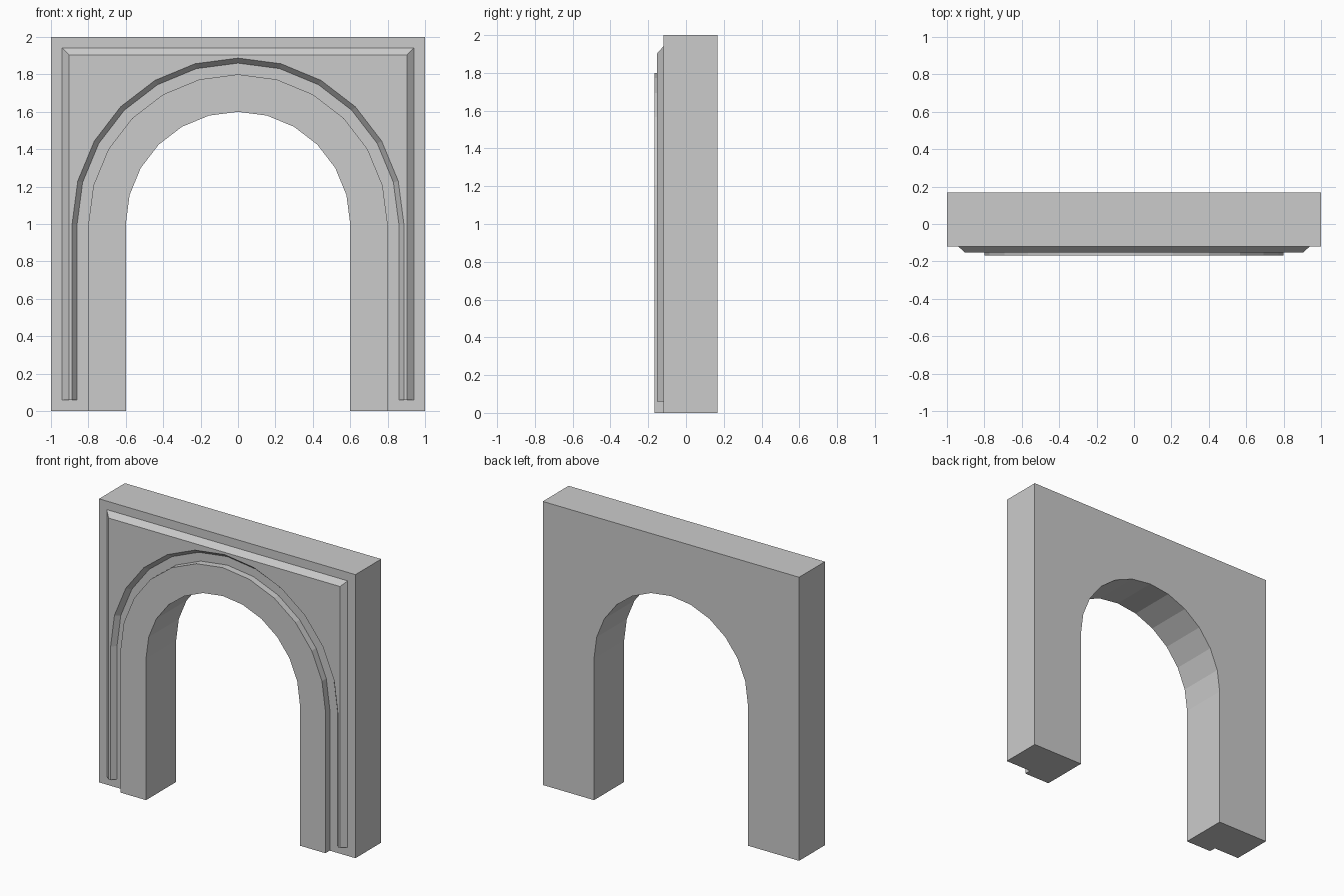
import bpy, bmesh, math

if "Cube" in bpy.data.objects:
    bpy.data.objects.remove(bpy.data.objects["Cube"])

CENTRE_Z = 1.0
SEGMENTS = 12
BACK, WALL_FRONT, PANEL_FRONT, RING_FRONT = 0.168, -0.12, -0.153, -0.168


def arch(radius, foot):
    """Arch line from the right foot over the top to the left foot."""
    curve = [(radius * math.cos(math.pi * i / SEGMENTS),
              CENTRE_Z + radius * math.sin(math.pi * i / SEGMENTS))
             for i in range(SEGMENTS + 1)]
    return [(radius, foot)] + curve + [(-radius, foot)]


def box_line(half, top, foot):
    """Square outer line from the left foot back to the right foot."""
    return [(-half, foot), (-half, top), (half, top), (half, foot)]


def loft(name, rear, y_rear, front, y_front, rear_cap=True):
    """Solid between two outlines with the same number of points."""
    bm = bmesh.new()
    a = [bm.verts.new((x, y_rear, z)) for x, z in rear]
    b = [bm.verts.new((x, y_front, z)) for x, z in front]
    n = len(a)
    for i in range(n):
        j = (i + 1) % n
        bm.faces.new((a[i], a[j], b[j], b[i]))
    bm.faces.new(b[::-1])
    rear_face = bm.faces.new(a)
    bmesh.ops.recalc_face_normals(bm, faces=bm.faces[:])
    if not rear_cap:
        bmesh.ops.delete(bm, geom=[rear_face], context='FACES_ONLY')
    mesh = bpy.data.meshes.new(name)
    bm.to_mesh(mesh)
    bm.free()
    obj = bpy.data.objects.new(name, mesh)
    bpy.context.collection.objects.link(obj)
    return obj


# Wall block with the arched opening
wall = arch(0.6, 0) + box_line(1.0, 2.0, 0)
loft("wall", wall, BACK, wall, WALL_FRONT)

# Raised band around the opening
band = arch(0.6, 0) + arch(0.8, 0)[::-1]
loft("arch_band", band, WALL_FRONT, band, RING_FRONT, rear_cap=False)

# Raised panel with sloped edges, filling the corners above the arch
panel_rear = arch(0.86, 0.06) + box_line(0.94, 1.94, 0.06)
panel_front = arch(0.887, 0.06) + box_line(0.903, 1.903, 0.06)
loft("corner_panel", panel_rear, WALL_FRONT, panel_front, PANEL_FRONT, rear_cap=False)
